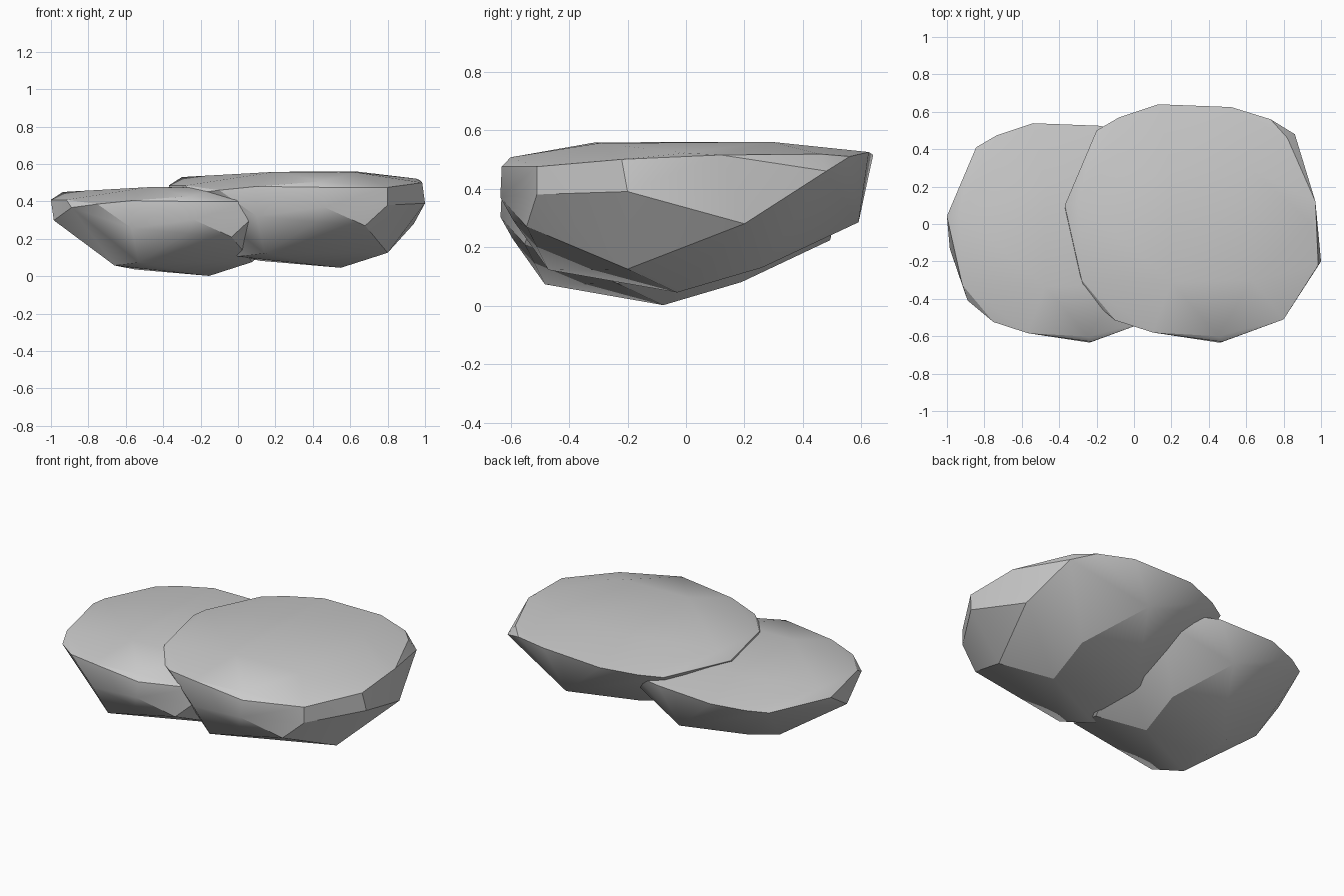
import bpy, bmesh, math

if "Cube" in bpy.data.objects:
    bpy.data.objects.remove(bpy.data.objects["Cube"])

# Corner points of one flat-topped boulder, wrapped in a convex hull
LOWER = [  # underside corners
    (.55, -.03, .045), (.8, -.2, .125), (.14, -.47, .122), (0, -.34, .105),
    (.12, -.1, .082), (.02, .08, .13), (.15, .22, .15), (.59, .26, .13)]
MIDDLE = [  # widest side corners
    (.94, .2, .28), (1, -.2, .39), (.8, -.51, .38), (.68, -.545, .27),
    (.46, -.635, .37), (.42, -.59, .29), (.1, -.575, .32),
    (-.353, -.09, .366), (.39, .59, .285)]
RIM = [  # rim of the top
    (-.37, .1, .485), (-.2, .5, .49), (-.08, .57, .5), (.13, .64, .515),
    (.52, .625, .525), (.73, .56, .51), (.86, .48, .46), (.97, .12, .515),
    (.985, -.22, .5), (.8, -.51, .475), (.47, -.63, .475), (.1, -.58, .48),
    (-.1, -.515, .46), (-.25, -.39, .44), (-.28, -.3, .485)]
CROWN = [  # gently raised top
    (-.3, .12, .53), (.2, -.31, .558), (.63, -.3, .555), (.63, .29, .56),
    (.2, .28, .556), (.45, -.6, .507), (.95, 0, .522), (.82, .46, .518)]


def boulder(name, location, scale):
    bm = bmesh.new()
    for p in LOWER + MIDDLE + RIM + CROWN:
        bm.verts.new(p)
    bmesh.ops.convex_hull(bm, input=bm.verts[:])
    loose = [v for v in bm.verts if not v.link_faces]
    bmesh.ops.delete(bm, geom=loose, context='VERTS')
    bmesh.ops.recalc_face_normals(bm, faces=bm.faces[:])
    mesh = bpy.data.meshes.new(name)
    bm.to_mesh(mesh)
    bm.free()
    ob = bpy.data.objects.new(name, mesh)
    bpy.context.collection.objects.link(ob)
    ob.location = location
    ob.scale = scale
    bpy.ops.object.select_all(action='DESELECT')
    ob.select_set(True)
    bpy.context.view_layer.objects.active = ob
    bpy.ops.object.shade_smooth_by_angle(angle=math.radians(28))


# Large boulder and its slightly smaller, lower twin
boulder("large_rock", (0, 0, 0), (1, 1, 1))
boulder("small_rock", (-.66, -.05, -.04), (.92, .92, .925))
